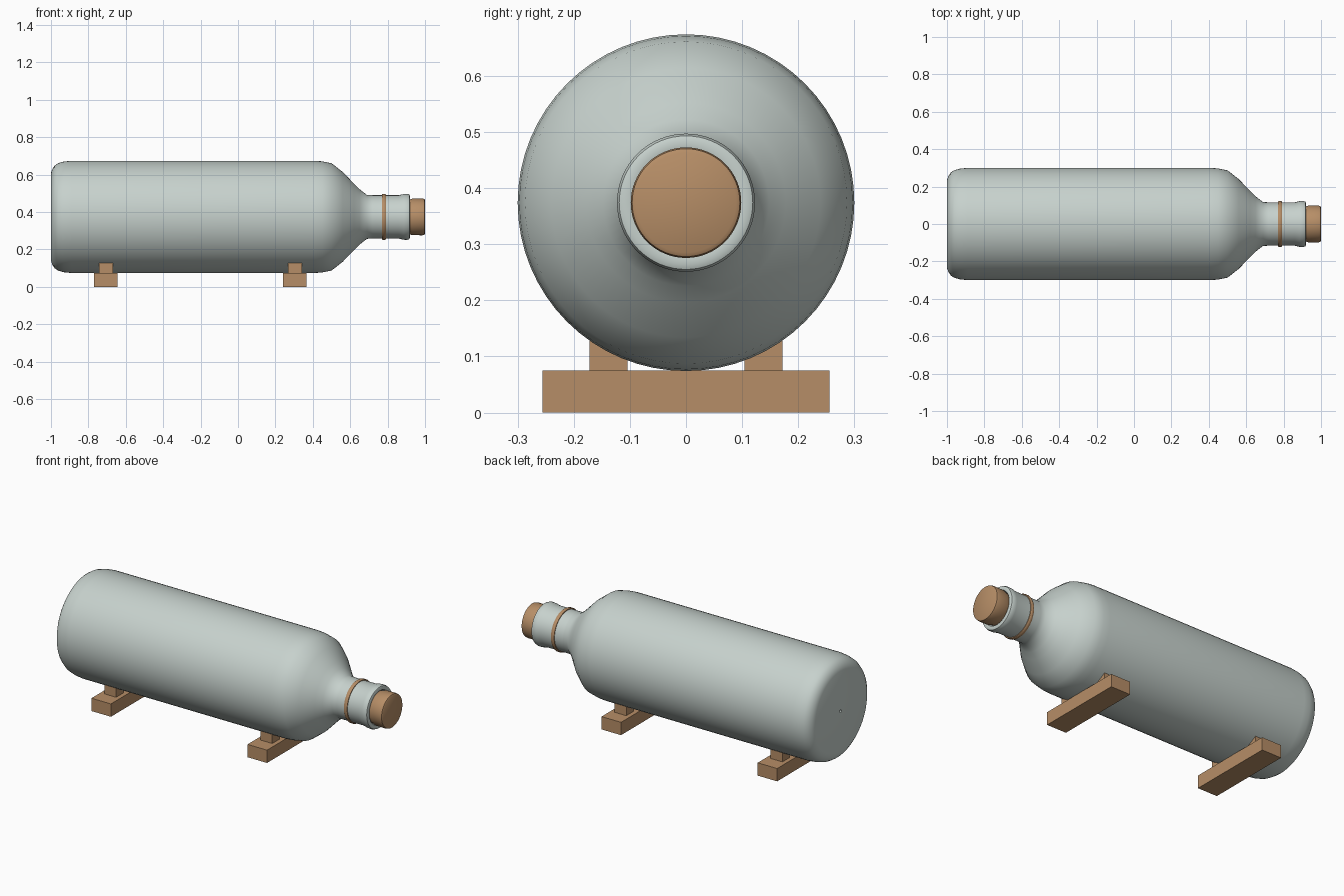
import bpy, bmesh, math

if "Cube" in bpy.data.objects:
    bpy.data.objects.remove(bpy.data.objects["Cube"])

AXIS_Z = 0.374
SEGMENTS = 64


def material(name, rgb):
    m = bpy.data.materials.new(name)
    m.diffuse_color = (*rgb, 1.0)
    m.use_nodes = True
    m.node_tree.nodes["Principled BSDF"].inputs["Base Color"].default_value = m.diffuse_color
    return m


glass = material("pale grey green", (0.57, 0.64, 0.61))
wood = material("light brown", (0.47, 0.27, 0.135))


def finish(bm, name, mat):
    bmesh.ops.recalc_face_normals(bm, faces=bm.faces[:])
    mesh = bpy.data.meshes.new(name)
    bm.to_mesh(mesh)
    bm.free()
    mesh.materials.append(mat)
    ob = bpy.data.objects.new(name, mesh)
    bpy.context.collection.objects.link(ob)
    return ob


def lathe(name, profile, mat, closed=False):
    """Revolve (x, radius) points around the lying bottle's axis."""
    bm = bmesh.new()
    rings = []
    for x, r in profile:
        if r == 0:
            rings.append([bm.verts.new((x, 0, AXIS_Z))] * SEGMENTS)
            continue
        rings.append([bm.verts.new((x, r * math.sin(a), AXIS_Z + r * math.cos(a)))
                      for a in (2 * math.pi * i / SEGMENTS for i in range(SEGMENTS))])
    pairs = list(zip(rings, rings[1:])) + ([(rings[-1], rings[0])] if closed else [])
    for a, b in pairs:
        for i in range(SEGMENTS):
            j = (i + 1) % SEGMENTS
            bm.faces.new(list(dict.fromkeys((a[i], a[j], b[j], b[i]))))
    ob = finish(bm, name, mat)
    bpy.ops.object.select_all(action='DESELECT')
    ob.select_set(True)
    bpy.context.view_layer.objects.active = ob
    bpy.ops.object.shade_smooth_by_angle(angle=math.radians(40))
    return ob


def box(name, lo, hi, mat):
    bm = bmesh.new()
    bmesh.ops.create_cube(bm, size=1)
    for v in bm.verts:
        v.co = [(a + b) / 2 + c * (b - a) for a, b, c in zip(lo, hi, v.co)]
    return finish(bm, name, mat)


# Bottle: dimpled base, rounded heel, straight body, shoulder, neck and lip
lathe("bottle", [
    (-0.985, 0), (-0.985, 0.008), (-1.0, 0.008), (-1.0, 0.235), (-0.993, 0.255),
    (-0.98, 0.275), (-0.96, 0.288), (-0.93, 0.296), (-0.89, 0.30),
    (0.41, 0.30), (0.45, 0.297), (0.50, 0.287), (0.56, 0.240), (0.62, 0.178),
    (0.65, 0.148), (0.69, 0.117), (0.72, 0.116), (0.86, 0.116), (0.885, 0.122),
    (0.905, 0.123), (0.916, 0.119), (0.92, 0.110), (0.918, 0.098), (0.90, 0.090),
    (0.88, 0)], glass)

# Band around the neck
lathe("neck_band", [
    (0.769, 0.112), (0.769, 0.120), (0.774, 0.123), (0.785, 0.123),
    (0.790, 0.120), (0.790, 0.112)], wood, closed=True)

# Stopper
lathe("cork", [
    (0.89, 0), (0.89, 0.088), (0.918, 0.093), (0.932, 0.098), (0.965, 0.098),
    (0.985, 0.0985), (0.996, 0.096), (1.0, 0.089), (1.0, 0)], wood)

# Two stands, each a crossbar with a pair of wedging blocks
for label, x in (("rear", -0.706), ("front", 0.304)):
    box(f"{label}_crossbar", (x - 0.063, -0.256, 0), (x + 0.063, 0.256, 0.075), wood)
    for side, s in (("left", 1), ("right", -1)):
        y0, y1 = sorted((s * 0.104, s * 0.172))
        box(f"{label}_{side}_block", (x - 0.038, y0, 0.07), (x + 0.038, y1, 0.13), wood)
